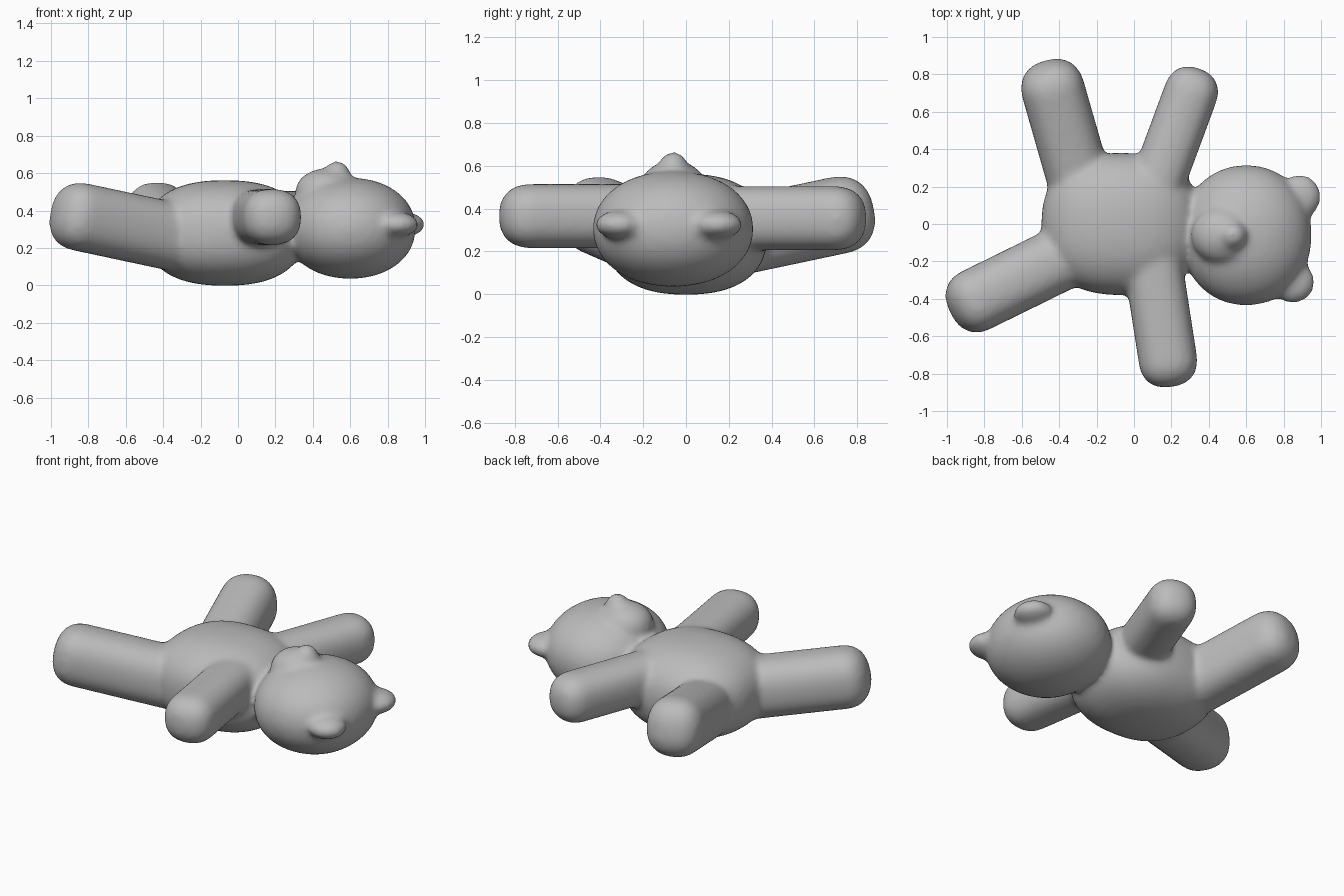
import bpy
import bmesh
from mathutils import Matrix, Vector

cube = bpy.data.objects.get("Cube")
if cube:
    bpy.data.objects.remove(cube, do_unlink=True)

GROW = 0.005  # makes up for the shrinkage of the final smoothing

grey = bpy.data.materials.new("plush grey")
grey.use_nodes = True
grey.diffuse_color = (0.5, 0.5, 0.5, 1)
grey.node_tree.nodes["Principled BSDF"].inputs["Base Color"].default_value = (0.5, 0.5, 0.5, 1)

bm = bmesh.new()


def unit_blob(power):
    """Sphere pushed towards a rounded box when power is above 2."""
    verts = bmesh.ops.create_icosphere(bm, subdivisions=4, radius=1)["verts"]
    for v in verts:
        v.co *= sum(abs(c) ** power for c in v.co) ** (-1 / power)
    return verts


def blob(center, radii, power=2.0):
    for v in unit_blob(power):
        v.co = Vector(center) + Vector([c * (r + GROW) for c, r in zip(v.co, radii)])


def limb(start, end, cap, width, height, power=2.4):
    """Stretched blob whose two halves sit on start and end."""
    start, end = Vector(start), Vector(end)
    along = (end - start).normalized()
    side = Vector((0, 0, 1)).cross(along).normalized()
    up = along.cross(side)
    turn = Matrix((along, side, up)).transposed()
    for v in unit_blob(power):
        base = end if v.co.x > 0 else start
        size = Vector((cap + GROW, width + GROW, height + GROW))
        v.co = base + turn @ Vector([c * s for c, s in zip(v.co, size)])


# Torso
blob((-0.07, 0.0, 0.28), (0.42, 0.375, 0.277), 2.4)

# Head, muzzle and nose
blob((0.60, -0.06, 0.305), (0.345, 0.37, 0.265), 2.1)
blob((0.47, -0.06, 0.50), (0.16, 0.15, 0.12))
blob((0.53, -0.06, 0.575), (0.07, 0.07, 0.087))

# Ears
blob((0.885, 0.145, 0.325), (0.11, 0.115, 0.062))
blob((0.85, -0.31, 0.325), (0.112, 0.11, 0.062))

# Arms
limb((0.10, 0.15, 0.355), (0.30, 0.69, 0.355), 0.145, 0.14, 0.145)
limb((0.10, -0.20, 0.365), (0.18, -0.72, 0.365), 0.148, 0.152, 0.145)

# Legs, with the feet raised
limb((-0.27, 0.15, 0.25), (-0.43, 0.71, 0.368), 0.162, 0.165, 0.176)
limb((-0.30, -0.14, 0.25), (-0.84, -0.405, 0.365), 0.15, 0.167, 0.177)

mesh = bpy.data.meshes.new("plush_bear")
bm.to_mesh(mesh)
bm.free()
mesh.materials.append(grey)
bear = bpy.data.objects.new("plush_bear", mesh)
bpy.context.collection.objects.link(bear)

# Fuse the parts into one skin and soften the seams
fuse = bear.modifiers.new("fuse", "REMESH")
fuse.mode = "VOXEL"
fuse.voxel_size = 0.018
fuse.use_smooth_shade = True
soften = bear.modifiers.new("soften", "SMOOTH")
soften.factor = 0.5
soften.iterations = 12
